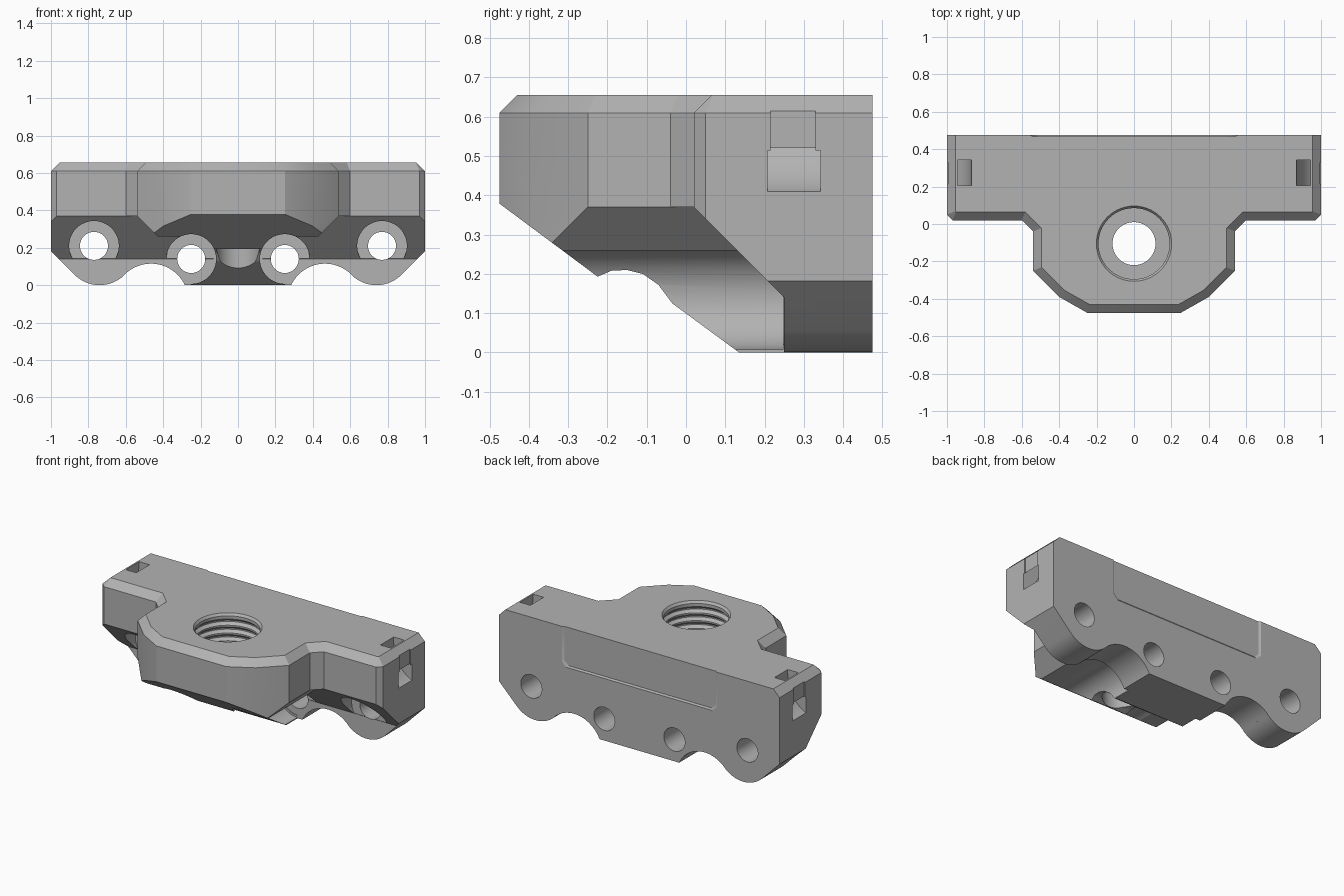
import bpy, bmesh, math
from mathutils import Vector

cube = bpy.data.objects.get("Cube")
if cube:
    bpy.data.objects.remove(cube)

grey = bpy.data.materials.new("plain grey")
grey.use_nodes = True
grey.diffuse_color = (0.45, 0.45, 0.45, 1)
grey.node_tree.nodes["Principled BSDF"].inputs["Base Color"].default_value = (0.45, 0.45, 0.45, 1)


def make_object(name, bm):
    bmesh.ops.recalc_face_normals(bm, faces=bm.faces)
    mesh = bpy.data.meshes.new(name)
    bm.to_mesh(mesh)
    bm.free()
    mesh.materials.append(grey)
    ob = bpy.data.objects.new(name, mesh)
    bpy.context.collection.objects.link(ob)
    return ob


def prism(name, points, axis, start, end):
    """Extrude a 2D outline along an axis: x takes (y, z), y takes (x, z), z takes (x, y)."""
    place = {"x": lambda a, b: (start, a, b),
             "y": lambda a, b: (a, start, b),
             "z": lambda a, b: (a, b, start)}[axis]
    bm = bmesh.new()
    face = bm.faces.new([bm.verts.new(place(*p)) for p in points])
    out = bmesh.ops.extrude_face_region(bm, geom=[face])
    shift = Vector([end - start if k == axis else 0 for k in "xyz"])
    bmesh.ops.translate(bm, vec=shift, verts=[v for v in out["geom"] if isinstance(v, bmesh.types.BMVert)])
    return make_object(name, bm)


def arc(cx, cy, rx, ry, a0, a1, n):
    angles = [math.radians(a0 + (a1 - a0) * i / n) for i in range(n + 1)]
    return [(cx + rx * math.cos(a), cy + ry * math.sin(a)) for a in angles]


def circle(cx, cy, r, n=48):
    return arc(cx, cy, r, r, 0, 360, n)[:-1]


def mirrored(half):
    """Close a right-hand half outline with its mirror image."""
    return half + [(-x, y) for x, y in reversed(half)]


def combine(target, tool, operation="DIFFERENCE"):
    mod = target.modifiers.new("combine", "BOOLEAN")
    mod.operation, mod.solver, mod.object = operation, "EXACT", tool
    bpy.context.view_layer.objects.active = target
    bpy.ops.object.modifier_apply(modifier=mod.name)
    bpy.data.objects.remove(tool)


# Main block from the plan outline, with a chamfer round the top except the back
plan = mirrored([(1, 0.475), (1, 0.05), (0.97, 0.02), (0.6, 0.02), (0.54, -0.04),
                 (0.54, -0.25), (0.4, -0.39), (0.25, -0.475)])
body = prism("mounting_block", plan, "z", -0.1, 0.655)
bm = bmesh.new()
bm.from_mesh(body.data)
rim = [e for e in bm.edges if all(v.co.z > 0.6 for v in e.verts)
       and not all(v.co.y > 0.47 for v in e.verts)]
bmesh.ops.bevel(bm, geom=rim, offset=0.045, segments=1, affect="EDGES", clamp_overlap=False)
bm.to_mesh(body.data)
bm.free()

# Scalloped lower edge
front = [(1.2, 0.8), (1.2, 0.382)]
front += arc(0.74, 0.19, 0.19, 0.19, -45, -135, 16)
front += arc(0.465, -0.085, 0.2, 0.2, 45, 154.8, 18)
combine(body, prism("scallop", mirrored(front), "y", -1, 1), "INTERSECT")

# Undercut beneath the bar, leaving the central nose in place
undercut = prism("undercut", [(-1, 0.37), (0.02, 0.37), (0.25, 0.14), (0.25, -0.3), (-1, -0.3)],
                 "x", -1.5, 1.5)
nose = [(0.67, 0.5), (0.43, 0.26), (0.25, 0.26)]
nose += arc(0.25, 0.14, 0.12, 0.12, 90, 270, 16)[1:] + [(0.25, -0.4)]
combine(undercut, prism("nose_keep", mirrored(nose), "y", -1.2, 0.4))
combine(body, undercut)

# Sloped underside of the nose with a small arch
slope = [(-0.675, 0.528), (-0.225, 0.193), (-0.19, 0.208), (-0.15, 0.21), (-0.11, 0.2),
         (-0.07, 0.172), (-0.035, 0.125), (0.135, 0), (0.2, -0.048), (0.2, -0.3), (-0.675, -0.3)]
combine(body, prism("slope", slope, "x", -0.7, 0.7))

# Four screw holes with wide seats at the front
for side in (-1, 1):
    for x, z in ((0.77, 0.21), (0.25, 0.14)):
        combine(body, prism("seat", circle(side * x, z, 0.133), "y", -0.8, 0.247))
        combine(body, prism("screw_hole", circle(side * x, z, 0.075, 32), "y", -0.8, 0.8))

# Ridged vertical socket, turned as a lathe profile, with a narrower through hole
profile = [(0, -0.2), (0.115, -0.2), (0.115, 0.36), (0.19, 0.36)]
for i in range(5):
    z = 0.38 + i * 0.05
    profile += [(0.19, z), (0.208, z + 0.016), (0.208, z + 0.024), (0.19, z + 0.04)]
profile += [(0.19, 0.64), (0.205, 0.66), (0.205, 0.8), (0, 0.8)]
bm = bmesh.new()
verts = [bm.verts.new((r, 0, z)) for r, z in profile]
edges = [bm.edges.new(pair) for pair in zip(verts, verts[1:])]
bmesh.ops.spin(bm, geom=verts + edges, cent=(0, 0, 0), axis=(0, 0, 1),
               angle=math.tau, steps=56, use_duplicate=False)
bmesh.ops.remove_doubles(bm, verts=bm.verts, dist=0.0005)
bmesh.ops.translate(bm, vec=(0, -0.105, 0), verts=bm.verts)
combine(body, make_object("socket", bm))

# Curved strap channels at both ends, each with a shallow groove above
channel = [(0.87, 0.75)] + arc(1.07, 0.63, 0.2, 0.235, 180, 270, 12)
channel += arc(1.07, 0.63, 0.125, 0.14, 270, 180, 12) + [(0.945, 0.75)]
for side in (-1, 1):
    tool = prism("channel", [(side * x, z) for x, z in channel], "y", 0.207, 0.342)
    combine(body, tool)
    groove = [(side * x, y) for x, y in ((0.993, 0.215), (1.1, 0.215), (1.1, 0.33), (0.993, 0.33))]
    combine(body, prism("groove", groove, "z", 0.5, 0.615))

# Shallow panel in the back with clipped lower corners and sloped edges
panel = mirrored([(0.54, 0.8), (0.54, 0.44), (0.51, 0.41)])
tool = prism("panel", panel, "y", 0.467, 0.487)
for v in tool.data.vertices:
    if v.co.y > 0.48:
        v.co.x *= 1.06
        v.co.z -= 0.025
combine(body, tool)

# Smooth the round surfaces, keep the edges crisp
bpy.ops.object.select_all(action="DESELECT")
body.select_set(True)
bpy.context.view_layer.objects.active = body
bpy.ops.object.shade_smooth_by_angle(angle=math.radians(25))
